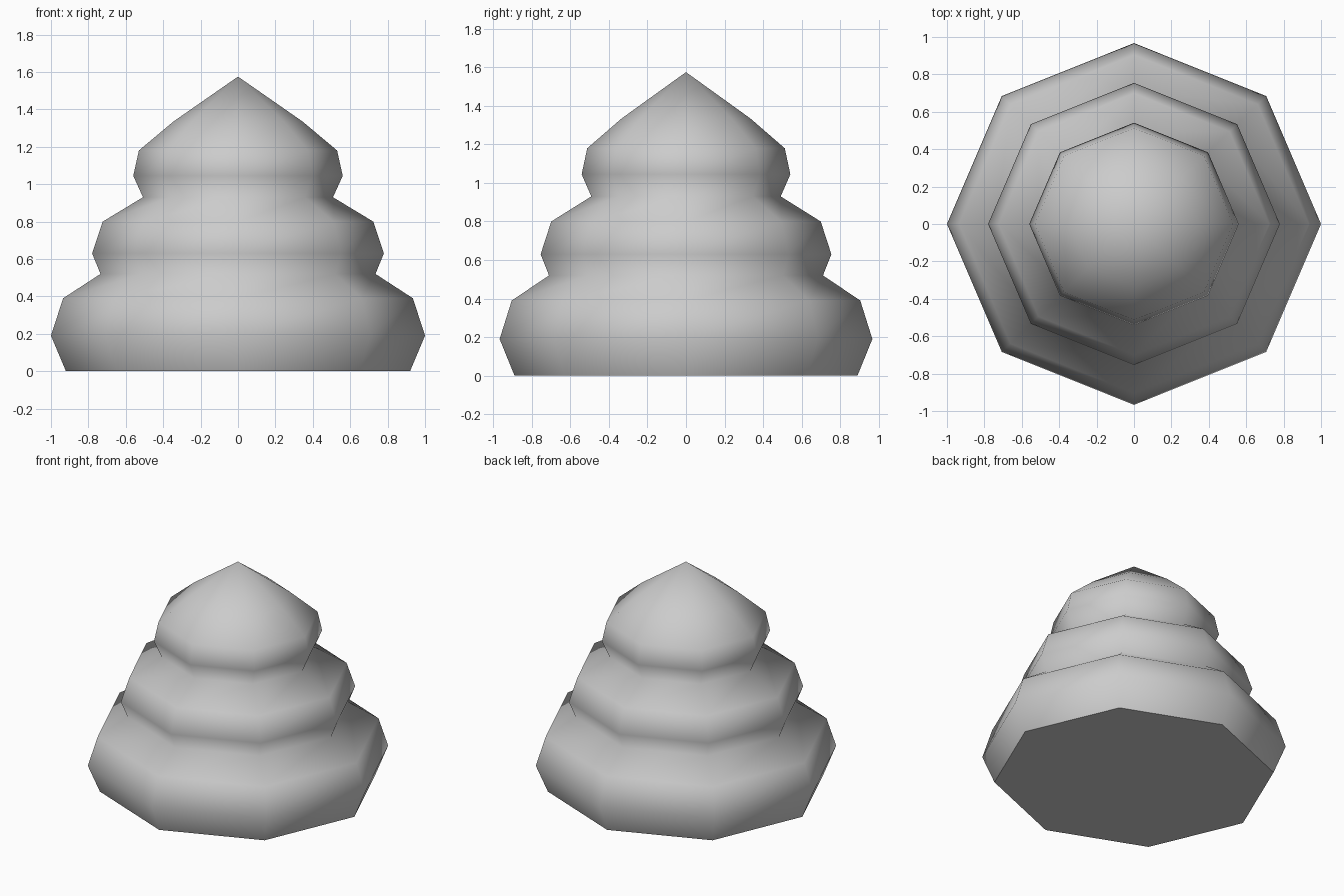
import bpy, bmesh, math

if "Cube" in bpy.data.objects:
    bpy.data.objects.remove(bpy.data.objects["Cube"])

SIDES = 8
DEPTH = 0.967  # slightly squashed front to back

# (radius, height) of each ring: bottom tier, middle tier, top cap
PROFILE = [(0.92, 0.0), (1.0, 0.19), (0.935, 0.39),
           (0.735, 0.52), (0.78, 0.63), (0.723, 0.80),
           (0.508, 0.93), (0.56, 1.045), (0.53, 1.18), (0.345, 1.335)]
APEX = 1.575

bm = bmesh.new()


def ring(r, z):
    angles = [math.tau * i / SIDES for i in range(SIDES)]
    return [bm.verts.new((r * math.cos(a), DEPTH * r * math.sin(a), z)) for a in angles]


# stacked tiers
rings = [ring(r, z) for r, z in PROFILE]
for low, high in zip(rings, rings[1:]):
    for i in range(SIDES):
        j = (i + 1) % SIDES
        bm.faces.new((low[i], low[j], high[j], high[i]))

# pointed tip
tip = bm.verts.new((0, 0, APEX))
for i in range(SIDES):
    bm.faces.new((rings[-1][i], rings[-1][(i + 1) % SIDES], tip))

for f in bm.faces:
    f.smooth = True

# flat base with a sharp rim
base = bm.faces.new(rings[0][::-1])
for e in base.edges:
    e.smooth = False

mesh = bpy.data.meshes.new("tiered_mound")
bm.to_mesh(mesh)
bm.free()
mound = bpy.data.objects.new("tiered_mound", mesh)
bpy.context.collection.objects.link(mound)
